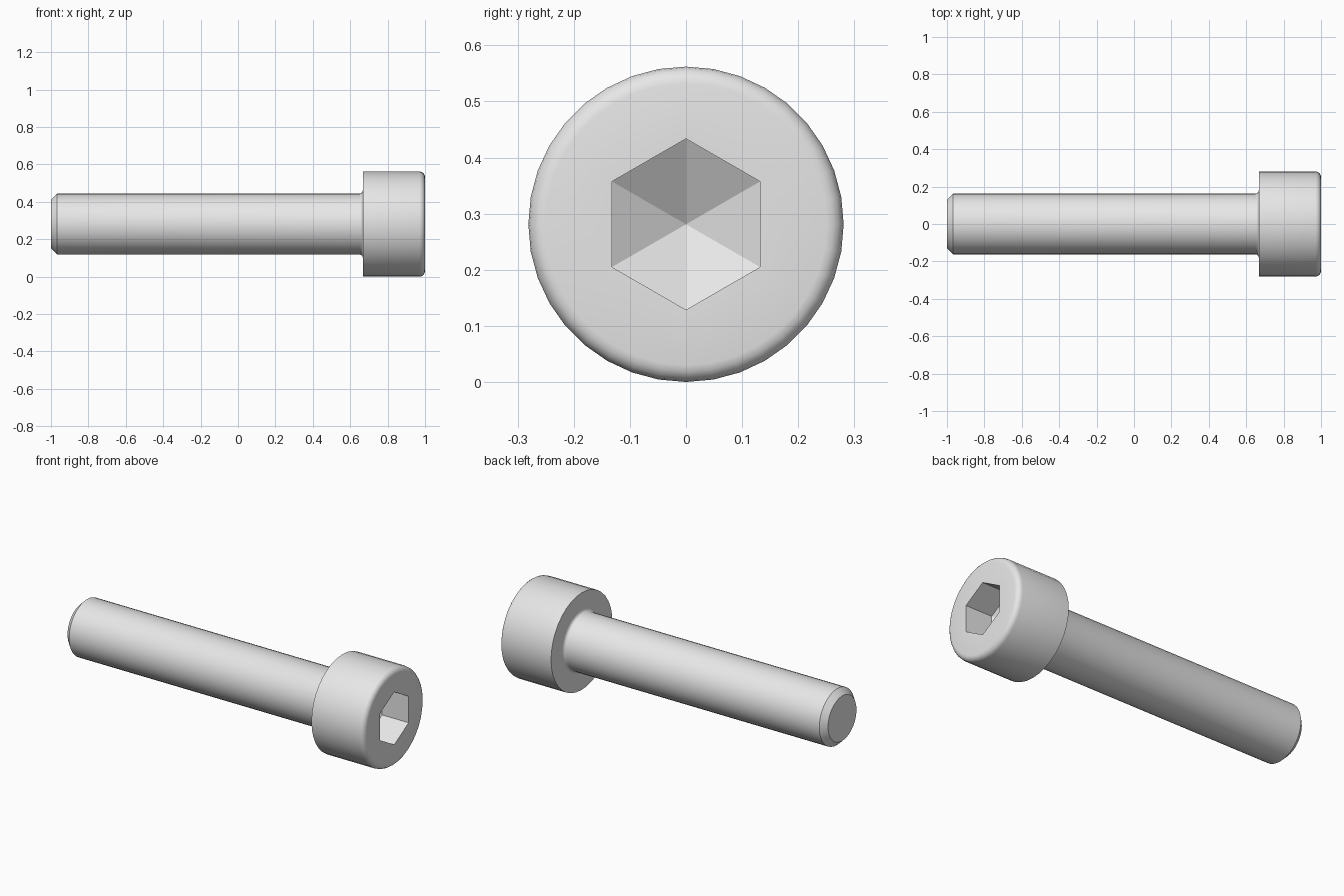
import bpy
import bmesh
from math import cos, sin, pi, radians

cube = bpy.data.objects.get("Cube")
if cube:
    bpy.data.objects.remove(cube, do_unlink=True)

SIDES = 36
HEAD_R, SHANK_R = 0.281, 0.163
HEAD_BACK = 0.667
EDGE, NECK, CHAMFER = 0.03, 0.017, 0.033
HEX_FLAT = 0.132
SOCKET_DEPTH, CONE_DEPTH = 0.17, 0.087

steel = bpy.data.materials.new("steel grey")
steel.use_nodes = True
steel.diffuse_color = (0.8, 0.8, 0.8, 1)
steel.node_tree.nodes["Principled BSDF"].inputs["Base Color"].default_value = (0.8, 0.8, 0.8, 1)


def circle(x, r):
    """Round section across the bolt axis."""
    return [(x, r * cos(a), r * sin(a)) for a in angles]


def hexagon(x, flat):
    """Hexagonal section with corners at top and bottom."""
    points = []
    for a in angles:
        r = flat / cos((a - pi / 2) % (pi / 3) - pi / 6)
        points.append((x, r * cos(a), r * sin(a)))
    return points


def loft(name, sections, cap=False, tip=None):
    """Skin a run of sections, with an optional end cap and pointed finish."""
    bm = bmesh.new()
    rings = [[bm.verts.new(p) for p in s] for s in sections]
    for a, b in zip(rings, rings[1:]):
        for i in range(SIDES):
            j = (i + 1) % SIDES
            bm.faces.new((a[i], a[j], b[j], b[i]))
    if cap:
        bm.faces.new(rings[0][::-1])
    if tip is not None:
        point = bm.verts.new((tip, 0, 0))
        for i in range(SIDES):
            bm.faces.new((rings[-1][i], rings[-1][(i + 1) % SIDES], point))
    mesh = bpy.data.meshes.new(name)
    bm.to_mesh(mesh)
    bm.free()
    mesh.materials.append(steel)
    obj = bpy.data.objects.new(name, mesh)
    bpy.context.collection.objects.link(obj)
    obj.location.z = HEAD_R
    bpy.ops.object.select_all(action='DESELECT')
    obj.select_set(True)
    bpy.context.view_layer.objects.active = obj
    bpy.ops.object.shade_smooth_by_angle(angle=radians(30))
    return obj


angles = [2 * pi * i / SIDES for i in range(SIDES)]
quarter = [pi / 2 * i / 4 for i in range(5)]

# Shank: chamfered end, straight body, small fillet under the head
shank = [circle(-1, SHANK_R - CHAMFER), circle(-1 + CHAMFER, SHANK_R)]
shank += [circle(HEAD_BACK - NECK + NECK * sin(t), SHANK_R + NECK * (1 - cos(t))) for t in quarter]
loft("shank", shank, cap=True)

# Head: flat underside, rounded front rim, hexagonal socket with conical floor
head = [circle(HEAD_BACK, SHANK_R + NECK), circle(HEAD_BACK, HEAD_R)]
head += [circle(1 - EDGE + EDGE * sin(t), HEAD_R - EDGE + EDGE * cos(t)) for t in quarter]
head += [hexagon(1, HEX_FLAT), hexagon(1 - SOCKET_DEPTH, HEX_FLAT)]
loft("socket_head", head, tip=1 - SOCKET_DEPTH - CONE_DEPTH)
